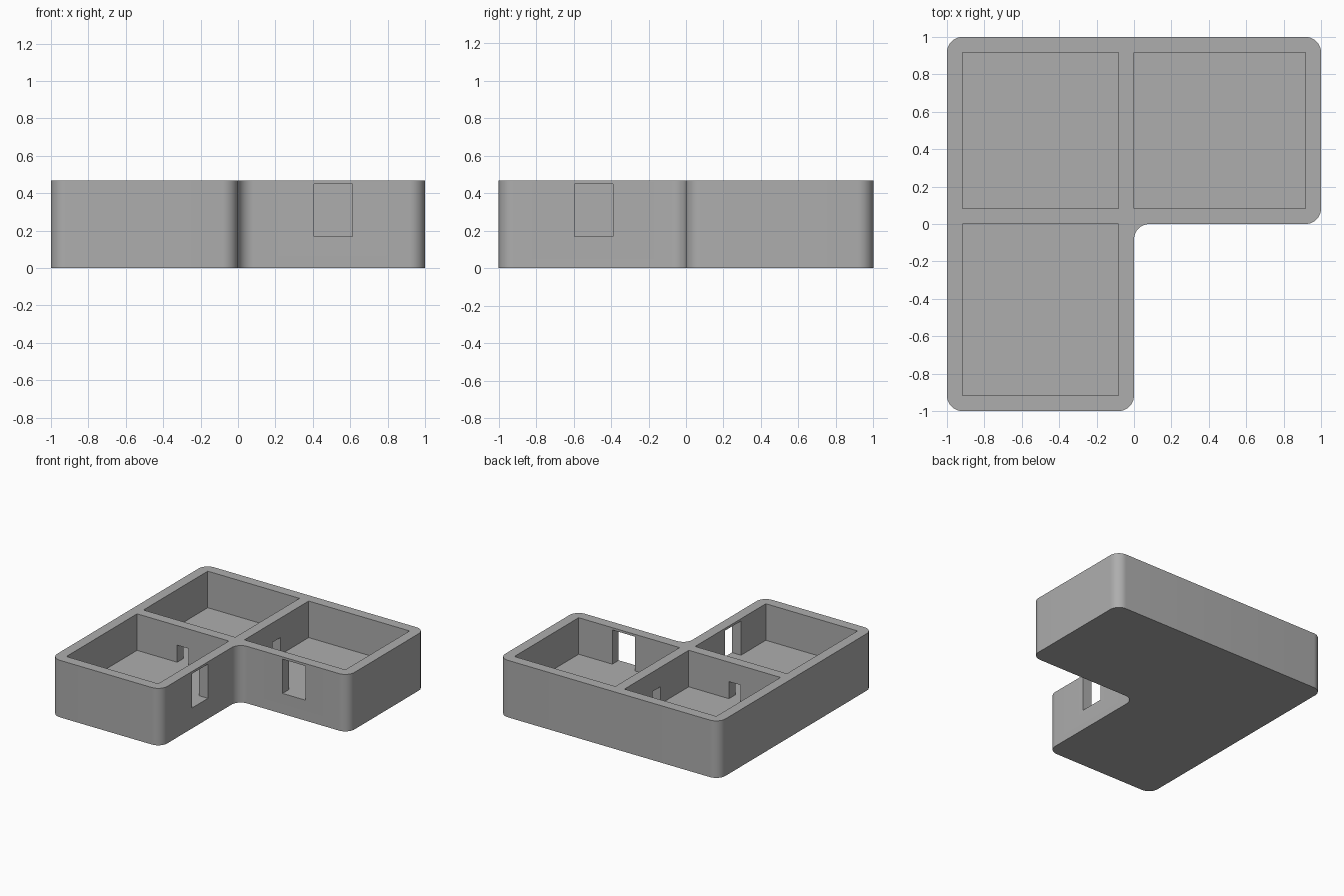
import bpy, bmesh, math
from mathutils import Vector

if "Cube" in bpy.data.objects:
    bpy.data.objects.remove(bpy.data.objects["Cube"], do_unlink=True)

HEIGHT, FLOOR, WALL, RADIUS = 0.468, 0.168, 0.083, 0.083
STEPS = 10

grey = bpy.data.materials.new("plain_grey")
grey.use_nodes = True
grey.diffuse_color = (0.42, 0.42, 0.42, 1)
grey.node_tree.nodes["Principled BSDF"].inputs["Base Color"].default_value = grey.diffuse_color


def make_object(name, bm):
    bmesh.ops.recalc_face_normals(bm, faces=bm.faces)
    mesh = bpy.data.meshes.new(name)
    bm.to_mesh(mesh)
    bm.free()
    mesh.materials.append(grey)
    obj = bpy.data.objects.new(name, mesh)
    bpy.context.collection.objects.link(obj)
    return obj


def rounded(corners, radius):
    """Replace each right-angled corner with an arc."""
    points = []
    for i, corner in enumerate(corners):
        p = Vector(corner)
        a = (Vector(corners[i - 1]) - p).normalized() * radius
        b = (Vector(corners[(i + 1) % len(corners)]) - p).normalized() * radius
        for k in range(STEPS + 1):
            t = math.pi / 2 * k / STEPS
            points.append(p + a * (1 - math.sin(t)) + b * (1 - math.cos(t)))
    return points


def box(name, low, high):
    bm = bmesh.new()
    bmesh.ops.create_cube(bm, size=1)
    for v in bm.verts:
        v.co = [lo if c < 0 else hi for c, lo, hi in zip(v.co, low, high)]
    return make_object(name, bm)


def cut(target, cutter):
    cutter.hide_render = True
    mod = target.modifiers.new("cut", "BOOLEAN")
    mod.operation, mod.solver, mod.object = "DIFFERENCE", "EXACT", cutter
    bpy.context.view_layer.objects.active = target
    bpy.ops.object.modifier_apply(modifier=mod.name)
    bpy.data.objects.remove(cutter, do_unlink=True)


# L-shaped block with rounded upright corners
outline = rounded([(-1, -1), (0, -1), (0, 0), (1, 0), (1, 1), (-1, 1)], RADIUS)
bm = bmesh.new()
base = bm.faces.new([bm.verts.new((p.x, p.y, 0)) for p in outline])
top = bmesh.ops.extrude_face_region(bm, geom=[base])
bmesh.ops.translate(bm, vec=(0, 0, HEIGHT),
                    verts=[g for g in top["geom"] if isinstance(g, bmesh.types.BMVert)])
house = make_object("walls_and_floor", bm)

# Three open-topped rooms
inner = 1 - WALL
for x0, x1, y0, y1 in [(-inner, -WALL, WALL, inner),
                       (0, inner, WALL, inner),
                       (-inner, -WALL, -inner, 0)]:
    cut(house, box("room_cutter", (x0, y0, FLOOR), (x1, y1, HEIGHT + 0.2)))

# Doorways: tall outer pair, small inner pair (centre, half width, top)
GAP = 0.02
for centre, half, door_top in [(0.508, 0.103, 0.449), (-0.5, 0.052, 0.308)]:
    cut(house, box("door_cutter", (centre - half, -GAP, FLOOR),
                   (centre + half, WALL + GAP, door_top)))
for centre, half, door_top in [(-0.492, 0.103, 0.449), (0.5, 0.052, 0.308)]:
    cut(house, box("door_cutter", (-WALL - GAP, centre - half, FLOOR),
                   (GAP, centre + half, door_top)))

# Smooth the rounded corners, keep the rest crisp
bpy.ops.object.select_all(action="DESELECT")
house.select_set(True)
bpy.context.view_layer.objects.active = house
bpy.ops.object.shade_smooth_by_angle(angle=math.radians(30))
